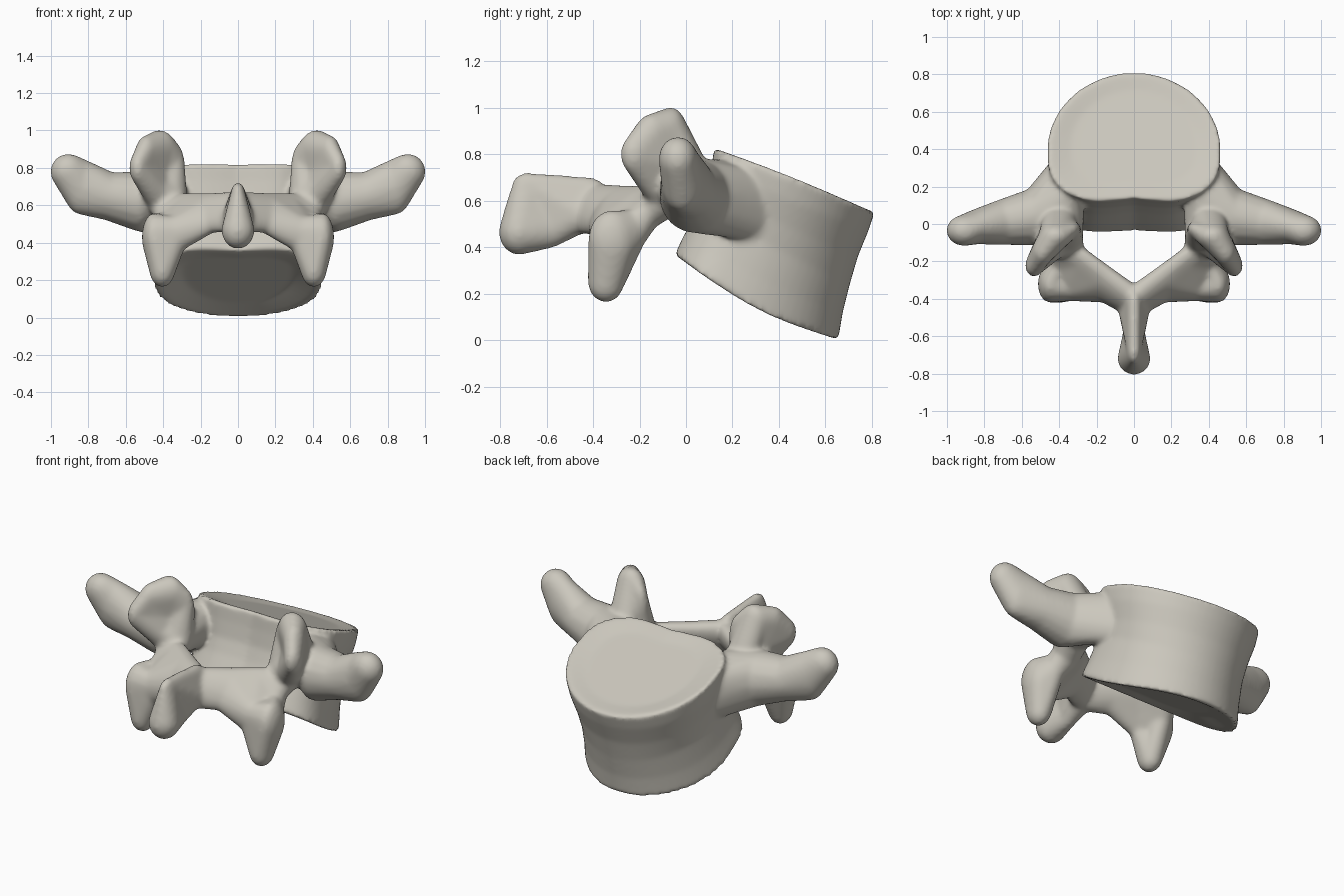
import bpy, bmesh, math
from mathutils import Vector, Matrix

if "Cube" in bpy.data.objects:
    bpy.data.objects.remove(bpy.data.objects["Cube"], do_unlink=True)

bone = bpy.data.materials.new("warm_grey_bone")
bone.use_nodes = True
COLOUR = (0.60, 0.575, 0.51, 1)
bone.diffuse_color = COLOUR
bone.node_tree.nodes["Principled BSDF"].inputs["Base Color"].default_value = COLOUR

bm = bmesh.new()


def sphere_points(count=130):
    pts = []
    for i in range(count):
        z = 1 - 2 * (i + 0.5) / count
        r, a = math.sqrt(1 - z * z), i * math.pi * (3 - math.sqrt(5))
        pts.append(Vector((r * math.cos(a), r * math.sin(a), z)))
    return pts


UNIT = sphere_points()


def blob(centre, radii, tilt=0.0):
    """Points of an ellipsoid, optionally leaning forward or back."""
    turn = Matrix.Rotation(tilt, 3, 'X')
    size = Vector(radii) * 1.04
    return [turn @ (p * size) + Vector(centre) for p in UNIT]


def hull(blobs, side=1):
    """Closed convex skin around several blobs."""
    verts = [bm.verts.new((p.x * side, p.y, p.z)) for b in blobs for p in b]
    bmesh.ops.convex_hull(bm, input=verts)
    loose = [v for v in verts if v.is_valid and not v.link_faces]
    bmesh.ops.delete(bm, geom=loose, context='VERTS')


def chain(blobs, side=1):
    for a, b in zip(blobs, blobs[1:]):
        hull([a, b], side)


def body_ring(back, front, width, mid=0.41, scale=1.0, drop=0.0, sag=0.0, sides=64):
    """Kidney outline between a back and a front point (y, z), widest at mid."""
    ring = []
    for i in range(sides):
        a = math.tau * i / sides
        c, v = math.cos(a), math.sin(a)
        if v < 0:
            c = math.copysign(abs(c) ** 0.7, c)
            v = -abs(v) ** 0.7 * (1 - 0.1 * max(0, 1 - 2 * abs(c)))
        f = mid + v * (1 - mid if v > 0 else mid)
        f = 0.5 + (f - 0.5) * scale
        y = back[0] + (front[0] - back[0]) * f
        z = back[1] + (front[1] - back[1]) * f - sag * math.sin(math.pi * f)
        ring.append(bm.verts.new((c * width * scale, y, z + drop)))
    return ring


# Vertebral body: waisted loft with dished end plates
top = ((0.108, 0.832), (0.812, 0.55), 0.465)
base = ((-0.06, 0.375), (0.655, 0.0), 0.455, 0.33)
rings = [
    body_ring(*top, scale=0.72, drop=-0.012),
    body_ring(*top, scale=0.93, sag=-0.008),
    body_ring(*top, sag=-0.012),
    body_ring((0.095, 0.74), (0.785, 0.47), 0.455),
    body_ring((0.075, 0.64), (0.74, 0.36), 0.43),
    body_ring((0.04, 0.56), (0.705, 0.24), 0.42, 0.39),
    body_ring((-0.02, 0.46), (0.675, 0.12), 0.435, 0.36, sag=0.03),
    body_ring(*base, sag=0.05),
    body_ring(*base, scale=0.92, sag=0.05, drop=0.003),
    body_ring(*base, scale=0.65, drop=0.015),
]
for lower, upper in zip(rings, rings[1:]):
    n = len(lower)
    for i in range(n):
        j = (i + 1) % n
        bm.faces.new((lower[i], lower[j], upper[j], upper[i]))
bm.faces.new(rings[0])
bm.faces.new(rings[-1])

# Shared blobs of the arch
pedicle = blob((0.38, 0.13, 0.645), (0.11, 0.13, 0.13))
pillar = blob((0.385, -0.07, 0.645), (0.11, 0.09, 0.105))
isthmus = blob((0.355, -0.155, 0.56), (0.085, 0.06, 0.10), -0.5)
lamina_side = blob((0.27, -0.23, 0.565), (0.07, 0.055, 0.12), -0.7)
lamina = blob((0.15, -0.325, 0.56), (0.08, 0.06, 0.125), -0.7)
lamina_mid = blob((0, -0.42, 0.565), (0.085, 0.06, 0.115), -0.5)
facet_root = blob((0.395, -0.225, 0.475), (0.06, 0.06, 0.085))
facet_outer = blob((0.45, -0.32, 0.43), (0.062, 0.097, 0.125))
facet_inner = blob((0.34, -0.35, 0.44), (0.07, 0.06, 0.095))
facet_tip = blob((0.405, -0.345, 0.25), (0.065, 0.075, 0.085))
blade_inner = blob((0.335, -0.03, 0.80), (0.05, 0.045, 0.13))
blade_crest = blob((0.42, -0.065, 0.90), (0.085, 0.065, 0.10))
blade_low = blob((0.43, -0.06, 0.76), (0.08, 0.07, 0.09))
blade_shoulder = blob((0.49, -0.15, 0.885), (0.055, 0.07, 0.085))
blade_outer = blob((0.535, -0.222, 0.80), (0.045, 0.058, 0.08))
blade_heel = blob((0.44, -0.13, 0.67), (0.07, 0.065, 0.075))

for side in (1, -1):
    # Pedicle
    chain([pedicle, pillar], side)

    # Transverse process
    wing = blob((0.53, 0.04, 0.62), (0.09, 0.15, 0.155))
    chain([pedicle, wing,
           blob((0.69, 0.012, 0.648), (0.10, 0.12, 0.125)),
           blob((0.84, -0.015, 0.70), (0.09, 0.09, 0.145)),
           blob((0.908, -0.035, 0.78), (0.092, 0.08, 0.093))], side)
    hull([blob((0.39, 0.29, 0.58), (0.06, 0.08, 0.15)), pedicle, wing], side)

    # Superior articular process: a curved upright blade
    hull([blade_inner, blade_crest, blade_low], side)
    hull([blade_crest, blade_low, blade_shoulder], side)
    hull([blade_low, blade_shoulder, blade_outer], side)
    hull([blade_low, blade_outer, blade_heel], side)
    hull([blade_inner, blade_low, pillar], side)
    hull([blade_heel, pillar], side)
    hull([blade_crest, blob((0.40, 0.04, 0.70), (0.09, 0.07, 0.08))], side)

    # Lamina
    chain([pillar, isthmus, lamina_side, lamina, lamina_mid], side)

    # Inferior articular process
    hull([isthmus, facet_root, lamina_side], side)
    hull([facet_root, facet_outer, facet_tip], side)
    hull([facet_outer, facet_inner, facet_tip], side)
    hull([facet_root, facet_inner, lamina_side], side)
    hull([facet_inner, lamina_side, lamina], side)

# Spinous process: thin ridge above, swollen lower end
ridge_front = blob((0, -0.42, 0.645), (0.04, 0.07, 0.055))
ridge_back = blob((0, -0.68, 0.675), (0.034, 0.065, 0.045))
keel_front = blob((0, -0.46, 0.54), (0.08, 0.06, 0.08))
keel_mid = blob((0, -0.58, 0.48), (0.055, 0.06, 0.08))
keel_back = blob((0, -0.72, 0.465), (0.085, 0.083, 0.095))
hull([ridge_front, ridge_back, keel_front, keel_mid])
hull([ridge_back, keel_mid, keel_back])

bmesh.ops.recalc_face_normals(bm, faces=bm.faces)
mesh = bpy.data.meshes.new("vertebra")
bm.to_mesh(mesh)
bm.free()
mesh.materials.append(bone)
vertebra = bpy.data.objects.new("vertebra", mesh)
bpy.context.collection.objects.link(vertebra)

# Fuse all parts into one smooth bone surface
fuse = vertebra.modifiers.new("fuse", 'REMESH')
fuse.mode = 'VOXEL'
fuse.voxel_size = 0.012
fuse.use_smooth_shade = True
soften = vertebra.modifiers.new("soften", 'SMOOTH')
soften.factor = 0.5
soften.iterations = 12
